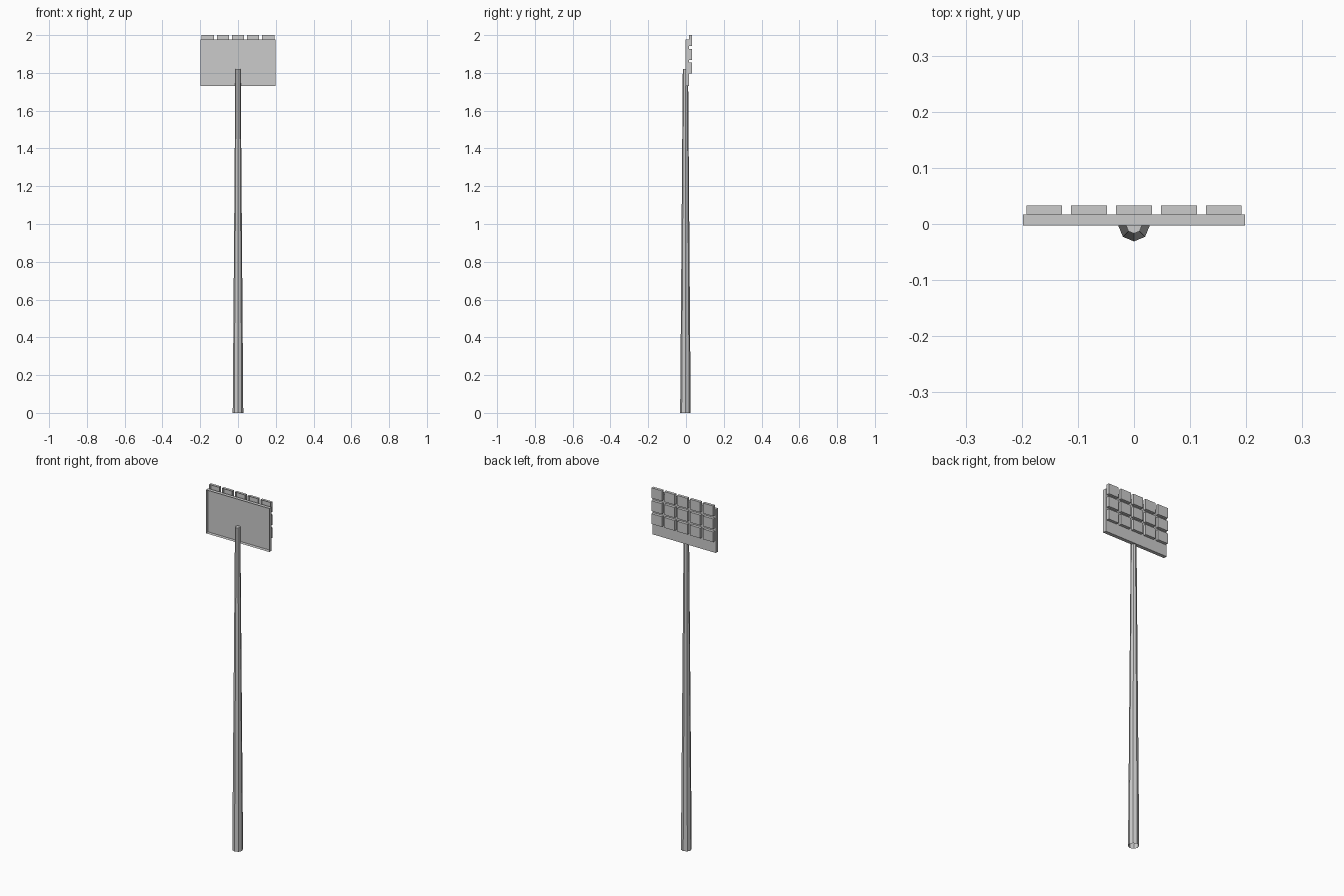
import bpy, bmesh
from mathutils import Matrix, Vector

if "Cube" in bpy.data.objects:
    bpy.data.objects.remove(bpy.data.objects["Cube"])


def finish(name, bm):
    mesh = bpy.data.meshes.new(name)
    bm.to_mesh(mesh)
    bm.free()
    obj = bpy.data.objects.new(name, mesh)
    bpy.context.collection.objects.link(obj)
    return obj


def open_box(bm, center, size):
    """Thin-walled box with no face on its front (-y) side."""
    mat = Matrix.Translation(Vector(center)) @ Matrix.Diagonal((*size, 1))
    verts = bmesh.ops.create_cube(bm, size=1, matrix=mat)["verts"]
    faces = {f for v in verts for f in v.link_faces}
    front = min(faces, key=lambda f: f.calc_center_median().y)
    bmesh.ops.delete(bm, geom=[front], context='FACES_ONLY')


# Tapered eight-sided pole, open underneath
POLE_H = 1.82
bm = bmesh.new()
bmesh.ops.create_cone(bm, cap_ends=True, segments=8, radius1=0.028, radius2=0.014,
                      depth=POLE_H, matrix=Matrix.Translation((0, -0.003, POLE_H / 2)))
bottom = min(bm.faces, key=lambda f: f.calc_center_median().z)
bmesh.ops.delete(bm, geom=[bottom], context='FACES_ONLY')
finish("pole", bm)

# Shallow tray that holds the lamps
bm = bmesh.new()
open_box(bm, (0, 0.007, 1.853), (0.396, 0.02, 0.245))
finish("lamp_panel", bm)

# Five by three grid of lamps on the back of the tray
bm = bmesh.new()
for row in range(3):
    for col in range(5):
        open_box(bm, ((col - 2) * 0.08, 0.025, 1.971 - row * 0.073),
                 (0.064, 0.016, 0.058))
finish("lamps", bm)
